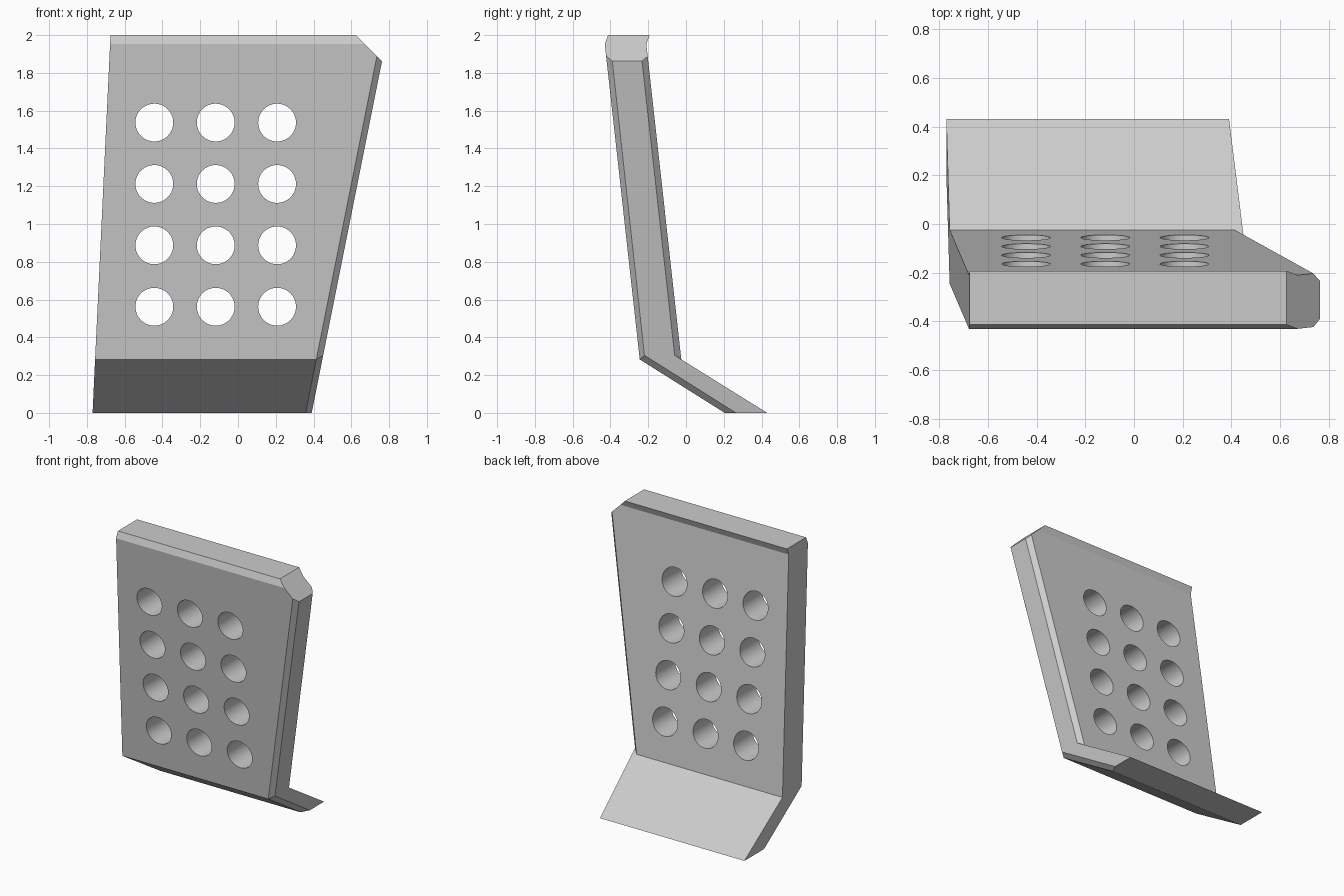
import bpy, bmesh
from math import radians
from mathutils import Matrix, Vector

cube = bpy.data.objects.get("Cube")
if cube:
    bpy.data.objects.remove(cube, do_unlink=True)

# One grey for the whole part
grey = bpy.data.materials.new("plain grey")
grey.use_nodes = True
colour = (0.6, 0.6, 0.6, 1)
grey.diffuse_color = colour
grey.node_tree.nodes["Principled BSDF"].inputs["Base Color"].default_value = colour


def new_object(name, bm):
    bmesh.ops.recalc_face_normals(bm, faces=bm.faces)
    mesh = bpy.data.meshes.new(name)
    bm.to_mesh(mesh)
    bm.free()
    mesh.materials.append(grey)
    obj = bpy.data.objects.new(name, mesh)
    bpy.context.collection.objects.link(obj)
    return obj


def left_x(z):
    return -0.77 + 0.0475 * z


def right_x(z):
    return 0.39 + 0.2 * z


def section(z, front, side_front, side_back, back, lift=0.0):
    """Cross-section with both corners of the slanted side chamfered."""
    inner = right_x(z) - 0.032
    return [(left_x(z), back, z), (inner, back, z),
            (right_x(z + lift), side_back, z + lift),
            (right_x(z + lift), side_front, z + lift),
            (inner, front, z), (left_x(z), front, z)]


# Bent plate: foot, bend, top crease and top edge
foot = section(0, 0.205, 0.265, 0.43, 0.43)
foot[1] = foot[2]          # the foot's upper corner stays sharp
rings = [foot,
         section(0.283, -0.245, -0.22, -0.06, -0.025, 0.022),
         section(1.953, -0.43, -0.40, -0.243, -0.21),
         section(2.0, -0.412, -0.382, -0.223, -0.192)]
bm = bmesh.new()
loops = [[bm.verts.new(p) for p in ring] for ring in rings]
for low, high in zip(loops, loops[1:]):
    for i in range(6):
        j = (i + 1) % 6
        bm.faces.new((low[i], low[j], high[j], high[i]))
bm.faces.new(loops[0])
bm.faces.new(loops[-1])
bmesh.ops.remove_doubles(bm, verts=bm.verts, dist=0.0005)
bmesh.ops.recalc_face_normals(bm, faces=bm.faces)

# Clipped upper corner
bmesh.ops.bisect_plane(bm, geom=bm.verts[:] + bm.edges[:] + bm.faces[:],
                       plane_co=Vector((0.625, 0, 2)), plane_no=Vector((1, 0, 1)),
                       clear_outer=True)
bmesh.ops.holes_fill(bm, edges=[e for e in bm.edges if e.is_boundary])
plate = new_object("bent_plate", bm)

# Round holes, three across and four up
bm = bmesh.new()
for column in range(3):
    for row in range(4):
        place = Matrix.Translation((-0.443 + 0.325 * column, -0.25, 0.562 + 0.325 * row))
        bmesh.ops.create_cone(bm, cap_ends=True, segments=64, radius1=0.1, radius2=0.1,
                              depth=1, matrix=place @ Matrix.Rotation(radians(90), 4, 'X'))
cutter = new_object("hole_cutter", bm)
cutter.hide_render = True

cut = plate.modifiers.new("holes", 'BOOLEAN')
cut.operation = 'DIFFERENCE'
cut.solver = 'EXACT'
cut.object = cutter
bpy.ops.object.select_all(action='DESELECT')
plate.select_set(True)
bpy.context.view_layer.objects.active = plate
bpy.ops.object.modifier_apply(modifier=cut.name)
bpy.data.objects.remove(cutter, do_unlink=True)
bpy.ops.object.shade_smooth_by_angle(angle=radians(18))
